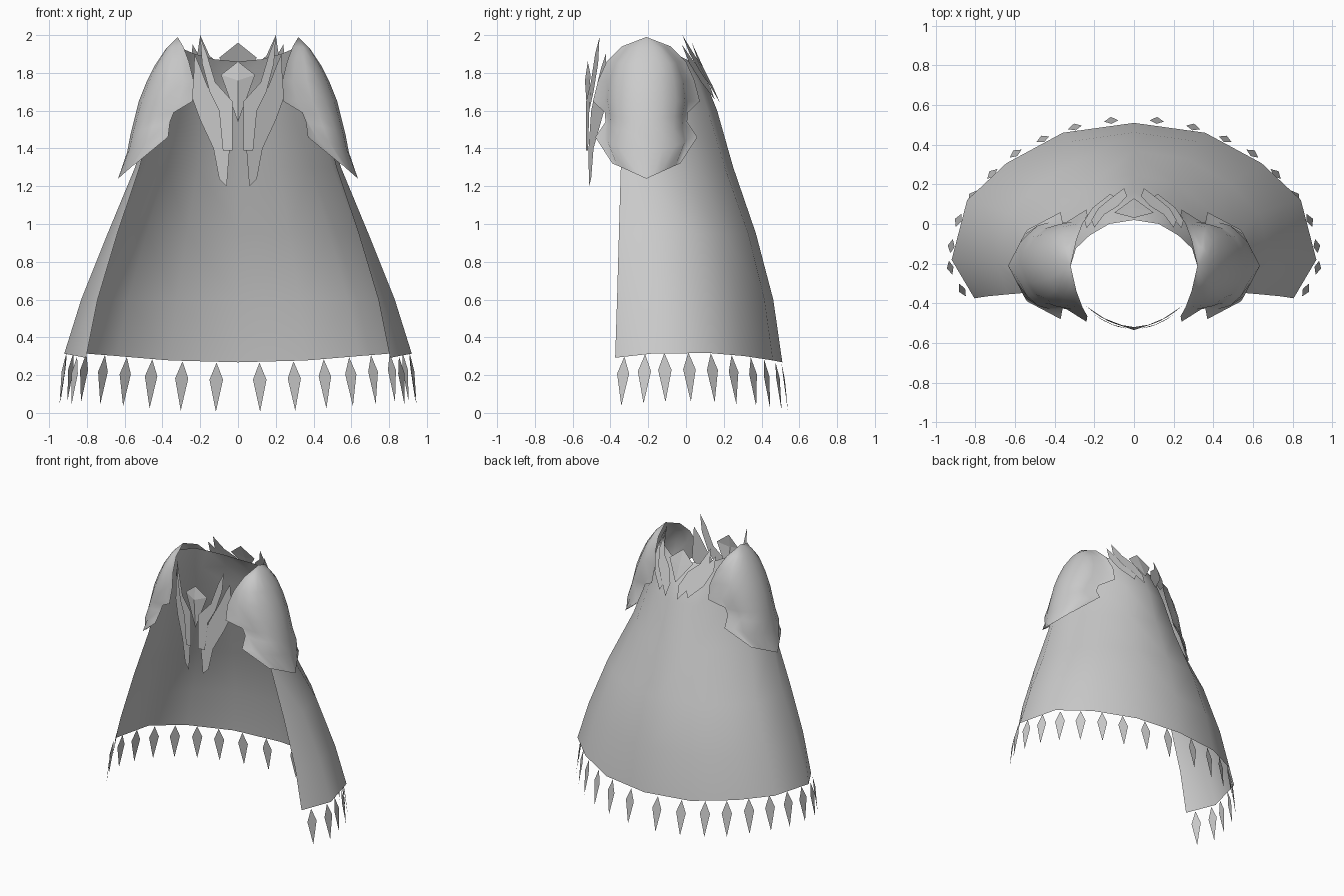
import bpy
import math
from mathutils import Vector

cube = bpy.data.objects.get("Cube")
if cube:
    bpy.data.objects.remove(cube, do_unlink=True)

grey = bpy.data.materials.new("plain grey")
grey.use_nodes = True
COLOUR = (0.6, 0.6, 0.6, 1)
grey.diffuse_color = COLOUR
grey.node_tree.nodes["Principled BSDF"].inputs["Base Color"].default_value = COLOUR


def build(name, verts, faces, mirror=True, smooth=0):
    """Make an object, optionally mirrored over x and smoothed below an angle."""
    mesh = bpy.data.meshes.new(name)
    mesh.from_pydata([tuple(v) for v in verts], [], faces)
    mesh.validate()
    mesh.materials.append(grey)
    obj = bpy.data.objects.new(name, mesh)
    bpy.context.collection.objects.link(obj)
    bpy.ops.object.select_all(action='DESELECT')
    obj.select_set(True)
    bpy.context.view_layer.objects.active = obj
    weld = obj.modifiers.new("weld", 'WELD')
    weld.merge_threshold = 0.001
    bpy.ops.object.modifier_apply(modifier="weld")
    if mirror:
        obj.modifiers.new("mirror", 'MIRROR')
        bpy.ops.object.modifier_apply(modifier="mirror")
    if smooth:
        bpy.ops.object.shade_smooth_by_angle(angle=math.radians(smooth))


def sheet(name, rows, smooth):
    """Skin a grid of points, facing outward."""
    n = len(rows[0])
    verts = [p for row in rows for p in row]
    faces = [(r * n + c, (r + 1) * n + c, (r + 1) * n + c + 1, r * n + c + 1)
             for r in range(len(rows) - 1) for c in range(n - 1)]
    build(name, verts, faces, smooth=smooth)


def rim_height(y):
    return 0.32 - 0.2 * y * y


# Cape: the hem outline shrinks row by row, tapering to the shoulders and neck
hem = [(0, 1), (.39, .944), (.7, .77), (.915, .56), (1, .22)]
# height, half width, back y, front y, front edge ratio, taper
cape_rows = [(.3, .92, .51, -.375, .875, 1), (.6, .83, .462, -.365, .895, 1),
             (.95, .69, .37, -.355, .925, 1), (1.3, .545, .25, -.345, .955, 1.35),
             (1.6, .46, .165, -.33, .97, 1.8), (1.75, .395, .105, -.3, 1, 1.8),
             (1.86, .32, .02, -.25, 1.05, 1.3)]
rows = []
for i, (z, width, back, front, edge, taper) in enumerate(cape_rows):
    row = []
    for u, t in hem + [(edge, 0)]:
        y = front + (back - front) * t ** taper
        height = z
        if i == 0:
            height = rim_height(y)
        elif i == len(cape_rows) - 1:
            height = z + 0.08 * u * u
        row.append((u * width, y, height))
    rows.append(row)
sheet("cape", rows, 60)

# Hanging kite tassels along the hem
spots = [(.115, .52), (.298, .487), (.46, .427), (.597, .355), (.715, .252),
         (.815, .14), (.885, .018), (.92, -.112), (.925, -.22), (.865, -.333)]
verts, faces = [], []
for i, (x, y) in enumerate(spots):
    before, after = spots[max(i - 1, 0)], spots[min(i + 1, len(spots) - 1)]
    along = Vector((after[0] - before[0], after[1] - before[1], 0)).normalized()
    if i == 0:
        along = Vector((1, -0.1, 0)).normalized()
    out = Vector((-along.y, along.x, 0))
    top = Vector((x, y, rim_height(y)))
    down = Vector((0, 0, -1))
    k = len(verts)
    verts += [top - out * 0.015,
              top + down * 0.09 + along * 0.036,
              top + down * 0.26 + out * 0.02,
              top + down * 0.09 - along * 0.036]
    faces.append((k, k + 3, k + 2, k + 1))
build("hem_tassels", verts, faces)

# Shoulder guards: a smooth dome from ridge to dome edge, then a notched rim band
MID_Y = -0.21
# ridge x, ridge z, dome edge x, dome edge reach, rim x, rim reach, rim z
guard_rows = [(.32, 1.99, .32, 0, .32, 0, 1.99), (.38, 1.93, .325, .1, .29, .13, 1.94),
              (.44, 1.84, .3, .175, .26, .21, 1.86), (.485, 1.75, .29, .21, .235, .255, 1.76),
              (.525, 1.65, .31, .222, .24, .283, 1.65), (.55, 1.55, .355, .208, .34, .22, 1.59),
              (.57, 1.47, .375, .205, .36, .216, 1.54), (.587, 1.38, .42, .22, .37, .27, 1.46),
              (.635, 1.24, .555, .155, .54, .18, 1.32)]
rows = []
for i, (ridge_x, ridge_z, edge_x, edge_reach, rim_x, reach, rim_z) in enumerate(guard_rows):
    half = []
    for step in range(5):
        f = step / 4
        a = f * math.pi / 2
        across, along = 1 - math.cos(a), math.sin(a)
        if i == len(guard_rows) - 1:
            across = along = f
        half.append((ridge_x + (edge_x - ridge_x) * across, edge_reach * along,
                     ridge_z + (rim_z - ridge_z) * f * 0.88))
    half.append((rim_x, reach, rim_z))
    row = [(x, MID_Y - d, z) for x, d, z in reversed(half)]
    row += [(x, MID_Y + d, z) for x, d, z in half[1:]]
    rows.append(row)
sheet("shoulder_guards", rows, 40)


# Curved surfaces that the thin ornament plates lie on
def front_y(x, z):
    return -0.52 + 1.8 * x * x


def back_y(x, z):
    return 0.175 - (z - 1.64) * 0.45 - x * x


def blade(name, outline, surface, offset=0):
    verts = [(x, surface(x, z) + offset, z) for x, z in outline]
    build(name, verts, [tuple(range(len(verts)))])


# Front clasp blades
blade("front_inner_blades",
      [(.2, 1.99), (.19, 1.85), (.15, 1.7), (.1, 1.6), (.08, 1.39), (.03, 1.39),
       (.03, 1.65), (.12, 1.75), (.165, 1.9)], front_y, -0.01)
blade("front_outer_blades",
      [(.23, 1.9), (.24, 1.66), (.2, 1.55), (.13, 1.4), (.1, 1.24), (.06, 1.2),
       (.045, 1.39), (.1, 1.6), (.17, 1.75), (.2, 1.83)], front_y)

# Back collar blades
blade("back_inner_blades",
      [(.2, 2), (.215, 1.9), (.18, 1.8), (.12, 1.73), (.05, 1.64), (.035, 1.73),
       (.08, 1.83), (.15, 1.89)], back_y, 0.008)
blade("back_outer_blades",
      [(.24, 1.95), (.25, 1.85), (.21, 1.75), (.12, 1.66), (.09, 1.72),
       (.15, 1.82), (.2, 1.88)], back_y)


# Faceted centre gems
def gem(name, top, side, bottom, width, surface, bulge):
    points = [(0, top), (width, side), (0, bottom), (-width, side)]
    verts = [(x, surface(x, z), z) for x, z in points]
    verts.append((0, surface(0, side) + bulge, side - 0.03))
    order = [(i, (i + 1) % 4, 4) for i in range(4)]
    if bulge < 0:
        order = [f[::-1] for f in order]
    build(name, verts, order, mirror=False)


gem("front_gem", 1.86, 1.79, 1.54, 0.09, front_y, -0.015)
gem("back_gem", 1.96, 1.88, 1.74, 0.1, back_y, 0.015)
